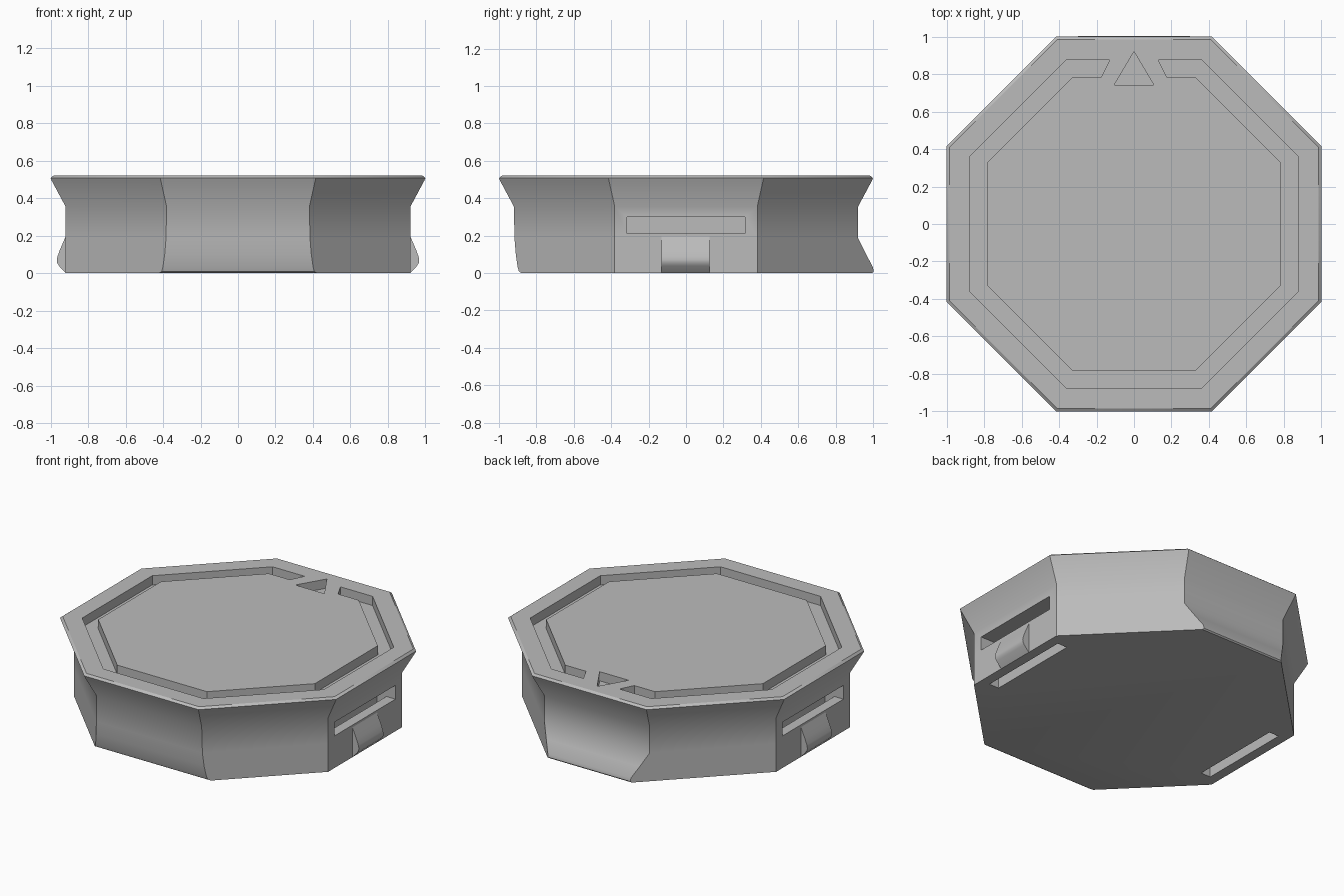
import bpy, bmesh, math

cube = bpy.data.objects.get("Cube")
if cube:
    bpy.data.objects.remove(cube, do_unlink=True)

grey = bpy.data.materials.new("plain grey")
grey.use_nodes = True
grey.diffuse_color = (0.5, 0.5, 0.5, 1)
grey.node_tree.nodes["Principled BSDF"].inputs["Base Color"].default_value = (0.5, 0.5, 0.5, 1)


def loft(name, rings):
    """Closed solid through rings holding the same number of points."""
    bm = bmesh.new()
    loops = [[bm.verts.new(p) for p in ring] for ring in rings]
    n = len(loops[0])
    for a, b in zip(loops, loops[1:]):
        for i in range(n):
            j = (i + 1) % n
            bm.faces.new((a[i], a[j], b[j], b[i]))
    bm.faces.new(loops[0][::-1])
    bm.faces.new(loops[-1])
    bmesh.ops.recalc_face_normals(bm, faces=bm.faces)
    mesh = bpy.data.meshes.new(name)
    bm.to_mesh(mesh)
    bm.free()
    mesh.materials.append(grey)
    obj = bpy.data.objects.new(name, mesh)
    bpy.context.collection.objects.link(obj)
    return obj


def select(obj):
    bpy.ops.object.select_all(action='DESELECT')
    obj.select_set(True)
    bpy.context.view_layer.objects.active = obj


def smooth(obj):
    select(obj)
    bpy.ops.object.shade_smooth_by_angle(angle=math.radians(32))


def cut(body, cutter):
    mod = body.modifiers.new("cut", 'BOOLEAN')
    mod.operation = 'DIFFERENCE'
    mod.solver = 'EXACT'
    mod.object = cutter
    select(body)
    bpy.ops.object.modifier_apply(modifier=mod.name)
    bpy.data.objects.remove(cutter, do_unlink=True)


def octagon(z, side, front, back):
    """Corners where neighbouring wall planes meet at one height."""
    dist = [side, side, back, side, side, side, front, side]
    step = math.pi / 4
    points = []
    for i in range(8):
        a, d, e = i * step, dist[i], dist[(i + 1) % 8]
        t = (e - d * math.cos(step)) / math.sin(step)
        points.append((d * math.cos(a) - t * math.sin(a),
                       d * math.sin(a) + t * math.cos(a), z))
    return points


# Body: height, then wall distance for the sides, the front and the back
levels = [
    (0, .92, .88, .995), (.008, .92, .893, 1.003), (.03, .92, .9, 1),
    (.1, .92, .91, .963), (.185, .92, .917, .92), (.355, .92, .92, .92),
    (.495, .995, .995, .995), (.508, 1, 1, 1), (.52, .985, .985, .985),
]
body = loft("octagonal_body", [octagon(*level) for level in levels])

# Top groove, open at the back around the pointer
TOP, FLOOR = .6, .46
outer = octagon(0, .875, .875, .875)
inner = octagon(0, .785, .785, .785)
order = [1, 0, 7, 6, 5, 4, 3, 2]
path = [(.13, .875)] + [outer[i][:2] for i in order] + [(-.13, .875)]
path += [(-.175, .785)] + [inner[i][:2] for i in order[::-1]] + [(.175, .785)]
pointer = [(0, .92), (.105, .743), (-.105, .743)]
for shape in (path, pointer):
    cut(body, loft("cutter", [[(x, y, z) for x, y in shape] for z in (FLOOR, TOP)]))

# Strap channels from each side wall down through the base, each with a rounded catch
channel = [(1.1, .21), (1.1, .3), (.785, .3), (.785, -.1), (.855, -.1), (.855, .21)]
catch = [(.9, 0), (.92, 0), (.955, .038), (.965, .055), (.967, .07),
         (.963, .09), (.95, .125), (.935, .16), (.92, .195), (.9, .195)]
for sign, label in ((1, "left"), (-1, "right")):
    cut(body, loft("cutter", [[(sign * x, y, z) for x, z in channel] for y in (-.315, .315)]))
    smooth(loft(label + "_strap_catch",
                [[(sign * x, y, z) for x, z in catch] for y in (-.13, .125)]))

smooth(body)
